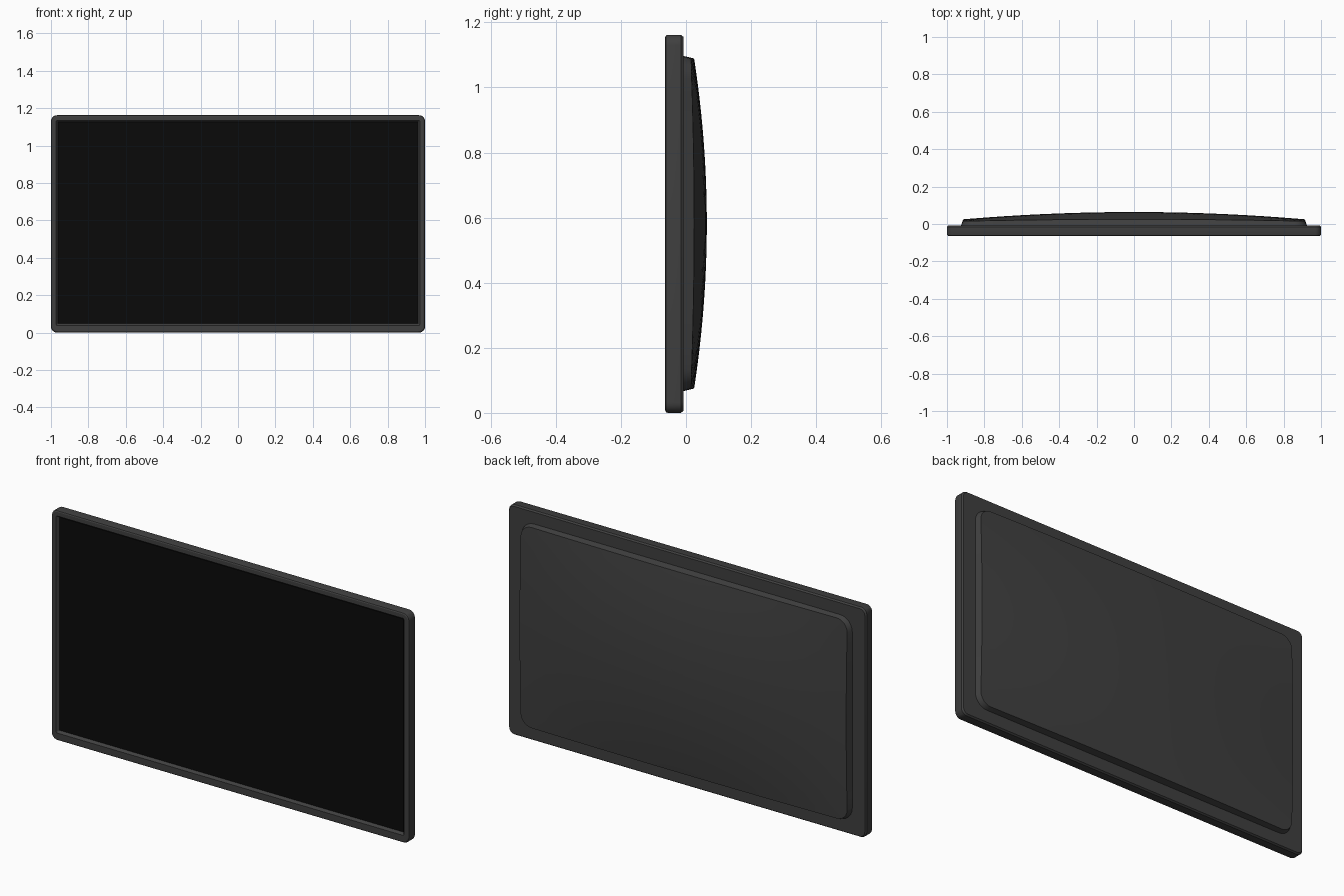
import bpy, bmesh, math

if "Cube" in bpy.data.objects:
    bpy.data.objects.remove(bpy.data.objects["Cube"])

MID_Z = 0.582


def material(name, v):
    m = bpy.data.materials.new(name)
    m.diffuse_color = (v, v, v, 1)
    m.use_nodes = True
    m.node_tree.nodes["Principled BSDF"].inputs["Base Color"].default_value = m.diffuse_color
    return m


def rounded_loop(x, z0, z1, r, n_edge=1, n_arc=6):
    """Rounded rectangle outline as (x, z) points, with subdivided straight edges."""
    corners = [(x - r, z1 - r, 0), (-x + r, z1 - r, 90), (-x + r, z0 + r, 180), (x - r, z0 + r, 270)]
    arcs = []
    for cx, cz, a0 in corners:
        arcs.append([(cx + r * math.cos(math.radians(a0 + 90 * i / n_arc)),
                      cz + r * math.sin(math.radians(a0 + 90 * i / n_arc))) for i in range(n_arc + 1)])
    pts = []
    for k in range(4):
        pts += arcs[k]
        a, b = arcs[k][-1], arcs[(k + 1) % 4][0]
        for i in range(1, n_edge):
            t = i / n_edge
            pts.append((a[0] + (b[0] - a[0]) * t, a[1] + (b[1] - a[1]) * t))
    return pts


def skin(name, loops, mat, tip=None):
    """Join 3D loops in order, cap the first, cap the last or close it to a tip."""
    bm = bmesh.new()
    rings = [[bm.verts.new(p) for p in lp] for lp in loops]
    n = len(rings[0])
    for a, b in zip(rings, rings[1:]):
        for i in range(n):
            j = (i + 1) % n
            bm.faces.new((a[i], a[j], b[j], b[i]))
    bm.faces.new(rings[0])
    if tip:
        t = bm.verts.new(tip)
        for i in range(n):
            bm.faces.new((rings[-1][i], rings[-1][(i + 1) % n], t))
    else:
        bm.faces.new(rings[-1])
    bmesh.ops.recalc_face_normals(bm, faces=bm.faces[:])
    me = bpy.data.meshes.new(name)
    bm.to_mesh(me)
    bm.free()
    me.materials.append(mat)
    ob = bpy.data.objects.new(name, me)
    bpy.context.collection.objects.link(ob)
    bpy.context.view_layer.objects.active = ob
    ob.select_set(True)
    bpy.ops.object.shade_smooth_by_angle(angle=math.radians(25))
    ob.select_set(False)
    return ob


def at_y(pts, y):
    return [(x, y, z) for x, z in pts]


casing = material("dark_grey_plastic", 0.05)
glass = material("black_screen", 0.003)

# bezel frame: back rim, outer wall, rounded front lip, sloped recess
T = 1.162
frame = [(0.994, 0.006, T - 0.006, 0.028, -0.008),
         (1.0, 0.0, T, 0.032, -0.016),
         (1.0, 0.0, T, 0.032, -0.056),
         (0.998, 0.002, T - 0.002, 0.031, -0.061),
         (0.993, 0.007, T - 0.007, 0.028, -0.064),
         (0.972, 0.038, T - 0.027, 0.006, -0.064),
         (0.962, 0.048, T - 0.037, 0.002, -0.050),
         (0.962, 0.048, T - 0.037, 0.002, -0.046)]
skin("bezel_frame", [at_y(rounded_loop(x, a, b, r), y) for x, a, b, r, y in frame], casing)

# screen panel
panel = rounded_loop(0.962, 0.048, T - 0.037, 0.002)
skin("screen", [at_y(panel, -0.051), at_y(panel, -0.045)], glass)

# back cover: drafted wall and bulged rear
W, H = 0.913, 0.507


def bulge(x, z):
    u, v = 1 - (x / W) ** 2, 1 - ((z - MID_Z) / H) ** 2
    return 0.015 + 0.010 * u + 0.010 * v + 0.029 * u * v


base = rounded_loop(0.926, MID_Z - 0.516, MID_Z + 0.516, 0.07, 16)
rim = rounded_loop(W, MID_Z - H, MID_Z + H, 0.06, 16)
loops = [at_y(base, -0.012)]
for k in range(12):
    s = 1 - k / 12
    ring = [(x * s, MID_Z + (z - MID_Z) * s) for x, z in rim]
    loops.append([(x, bulge(x, z), z) for x, z in ring])
skin("back_cover", loops, casing, (0, bulge(0, MID_Z), MID_Z))
